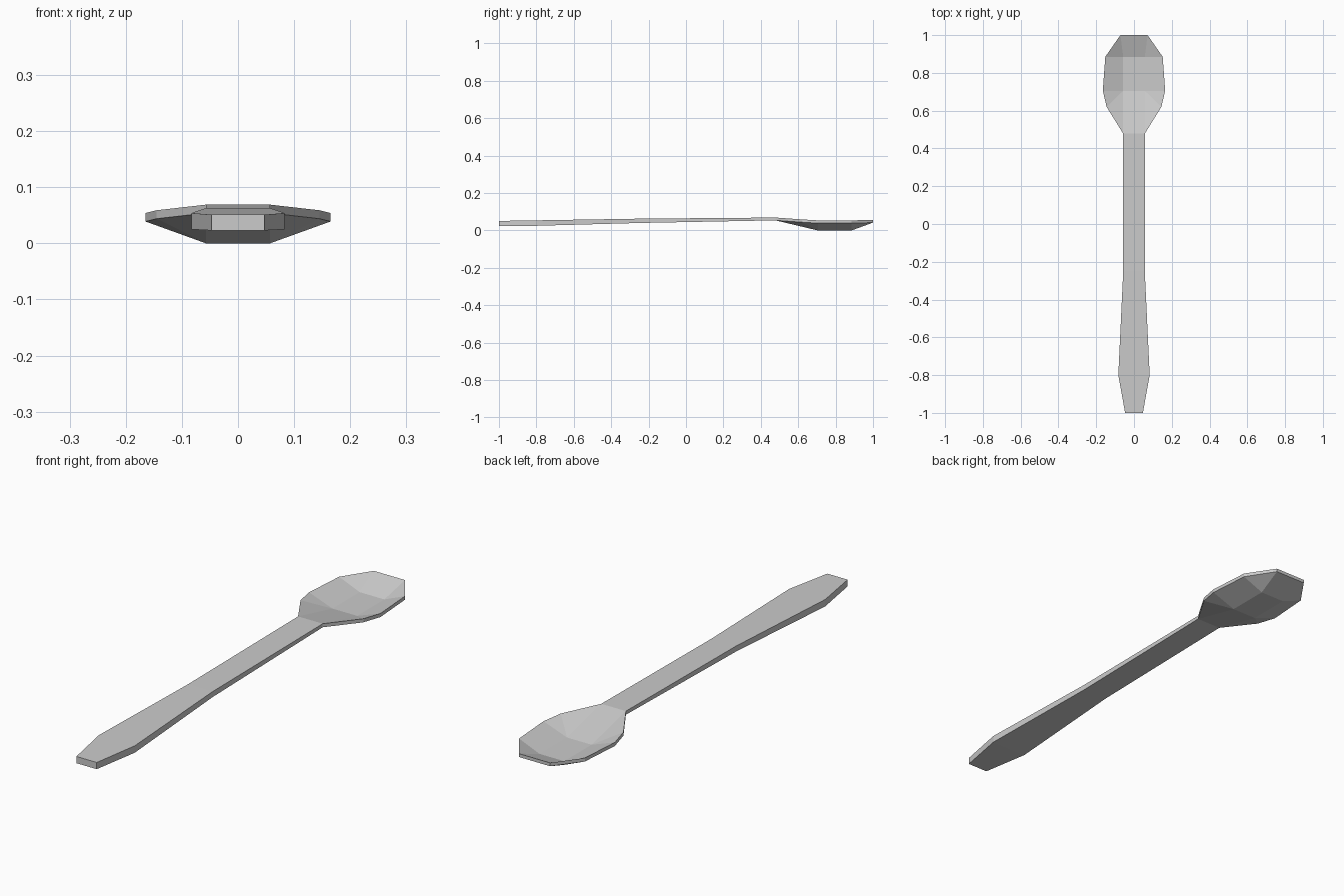
import bpy
import bmesh

cube = bpy.data.objects.get("Cube")
if cube:
    bpy.data.objects.remove(cube, do_unlink=True)

metal = bpy.data.materials.new("grey_metal")
metal.use_nodes = True
grey = (0.6, 0.6, 0.6, 1)
metal.diffuse_color = grey
metal.node_tree.nodes["Principled BSDF"].inputs["Base Color"].default_value = grey

# Outline of one side, handle end to bowl tip: half width, y, underside z, top z
rim = [
    (0.047, -1.0, 0.023, 0.051),
    (0.083, -0.8, 0.025, 0.054),
    (0.057, -0.25, 0.04, 0.063),
    (0.057, 0.478, 0.054, 0.069),
    (0.145, 0.62, 0.044, 0.059),
    (0.165, 0.705, 0.039, 0.054),
    (0.152, 0.885, 0.039, 0.054),
    (0.072, 1.0, 0.042, 0.056),
]
# Flat floor of the bowl
floor = [(0.057, 0.705, 0.0, 0.015), (0.057, 0.885, 0.0, 0.015)]
points = rim + floor
NECK, TIP, FLOOR_A, FLOOR_B = 3, 7, 8, 9

# Faces that cross the middle, and faces of one side of the bowl
crossing = [(0, 1), (1, 2), (2, NECK), (NECK, FLOOR_A),
            (FLOOR_A, FLOOR_B), (FLOOR_B, TIP)]
bowl_side = [(NECK, 4, FLOOR_A), (4, 5, FLOOR_A),
             (5, 6, FLOOR_B, FLOOR_A), (6, TIP, FLOOR_B)]

bm = bmesh.new()


def layer(level):
    """Build one skin and return its right and left vertices."""
    sides = [[bm.verts.new((s * p[0], p[1], p[level])) for p in points]
             for s in (-1, 1)]
    right, left = sides
    for a, b in crossing:
        bm.faces.new((right[a], left[a], left[b], right[b]))
    for side in sides:
        for face in bowl_side:
            bm.faces.new([side[i] for i in face])
    return sides


under = layer(2)
top = layer(3)

# Edge band that joins the two skins
for low, high in zip(under, top):
    for i in range(TIP):
        bm.faces.new((low[i], low[i + 1], high[i + 1], high[i]))
for i in (0, TIP):
    bm.faces.new((under[0][i], under[1][i], top[1][i], top[0][i]))

bmesh.ops.recalc_face_normals(bm, faces=bm.faces)
mesh = bpy.data.meshes.new("spoon")
bm.to_mesh(mesh)
bm.free()
mesh.materials.append(metal)
spoon = bpy.data.objects.new("spoon", mesh)
bpy.context.collection.objects.link(spoon)
